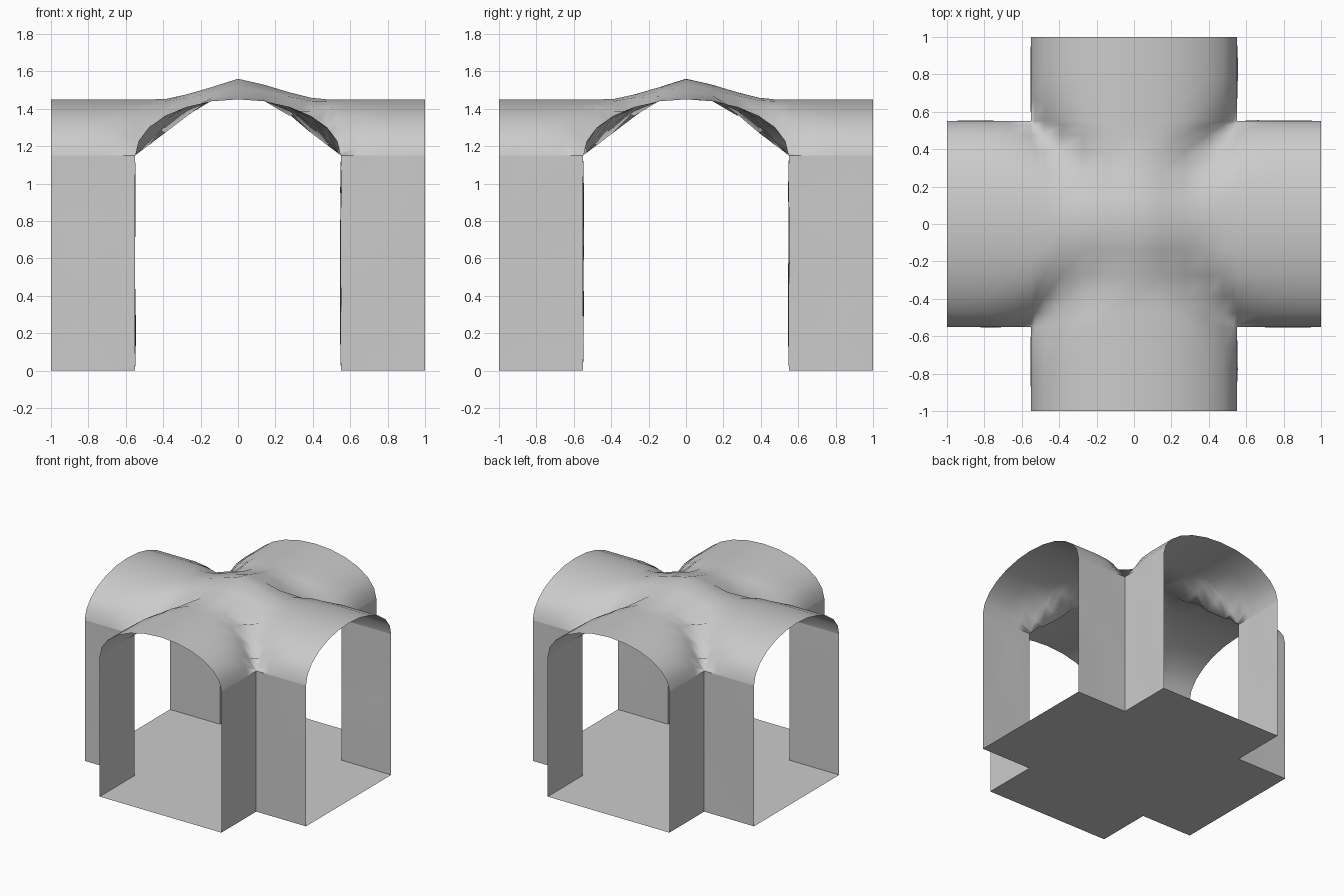
import bpy, bmesh, math, random

if "Cube" in bpy.data.objects:
    bpy.data.objects.remove(bpy.data.objects["Cube"])

random.seed(4)
HALF, END, SPRING, RISE = 0.55, 1.0, 1.15, 0.30

stone = bpy.data.materials.new("pale grey")
stone.diffuse_color = (0.6, 0.6, 0.6, 1)
stone.use_nodes = True
stone.node_tree.nodes["Principled BSDF"].inputs["Base Color"].default_value = stone.diffuse_color


def finish(name, bm, smooth=None):
    mesh = bpy.data.meshes.new(name)
    bm.to_mesh(mesh)
    bm.free()
    obj = bpy.data.objects.new(name, mesh)
    bpy.context.collection.objects.link(obj)
    mesh.materials.append(stone)
    if smooth:
        bpy.ops.object.select_all(action='DESELECT')
        obj.select_set(True)
        bpy.context.view_layer.objects.active = obj
        bpy.ops.object.shade_smooth_by_angle(angle=math.radians(smooth))
    return obj


def arch(t):
    return SPRING + RISE * math.sqrt(max(0, 1 - (t / HALF) ** 2))


def vault_height(x, y):
    ax, ay = abs(x), abs(y)
    d = min(ax, ay)
    # the groins run nearly straight from each corner to the crown
    chord = SPRING + 0.28 * (HALF - d) / 0.37
    sag = max(0, arch(d) - chord) * math.exp(-((ax - ay) / 0.12) ** 2)
    # soft peak over the crossing
    r = math.hypot(x - 0.02, y - 0.02)
    peak = 0.12 * max(0, 1 - r / 0.42) ** 1.25
    return arch(d) - sag + peak


# Floor: one cross-shaped face
bm = bmesh.new()
pts = []
for k in range(4):
    c, s = round(math.cos(k * math.pi / 2)), round(math.sin(k * math.pi / 2))
    for x, y in ((END, -HALF), (END, HALF), (HALF, HALF)):
        pts.append(bm.verts.new((c * x - s * y, s * x + c * y, 0)))
bm.faces.new(pts)
finish("floor", bm)

# Walls: four L-shaped corners with a slightly uneven surface
COLS, ROWS = 4, 6
for sx, sy, name in ((-1, -1, "front_left"), (1, -1, "front_right"),
                     (-1, 1, "back_left"), (1, 1, "back_right")):
    bm = bmesh.new()
    grid = []
    for i in range(-COLS, COLS + 1):
        col = []
        for j in range(ROWS + 1):
            along = HALF + (END - HALF) * abs(i) / COLS
            inner = 0 < abs(i) < COLS and 0 < j < ROWS
            off = HALF + (random.uniform(-0.005, 0.005) if inner else 0)
            x, y = (along, off) if i < 0 else (off, along)
            col.append(bm.verts.new((sx * x, sy * y, SPRING * j / ROWS)))
        grid.append(col)
    for a, b in zip(grid, grid[1:]):
        for j in range(ROWS):
            quad = [a[j], b[j], b[j + 1], a[j + 1]]
            bm.faces.new(quad if sx * sy < 0 else quad[::-1])
    finish("wall_" + name, bm, 30)

# Vaulted ceiling: height field over the cross, denser near the springing
SEG = 12
outer = [0.66, 0.77, 0.88, 1.0]
inner = [-HALF * math.cos(math.pi * i / SEG) for i in range(SEG + 1)]
line = [-v for v in reversed(outer)] + inner + outer
bm = bmesh.new()
verts = {}


def vert(i, j):
    if (i, j) not in verts:
        x, y = line[i], line[j]
        verts[i, j] = bm.verts.new((x, y, vault_height(x, y)))
    return verts[i, j]


for i in range(len(line) - 1):
    for j in range(len(line) - 1):
        mx, my = (line[i] + line[i + 1]) / 2, (line[j] + line[j + 1]) / 2
        if min(abs(mx), abs(my)) < HALF:
            bm.faces.new([vert(i, j), vert(i + 1, j),
                          vert(i + 1, j + 1), vert(i, j + 1)])
finish("vaulted_ceiling", bm, 60)
